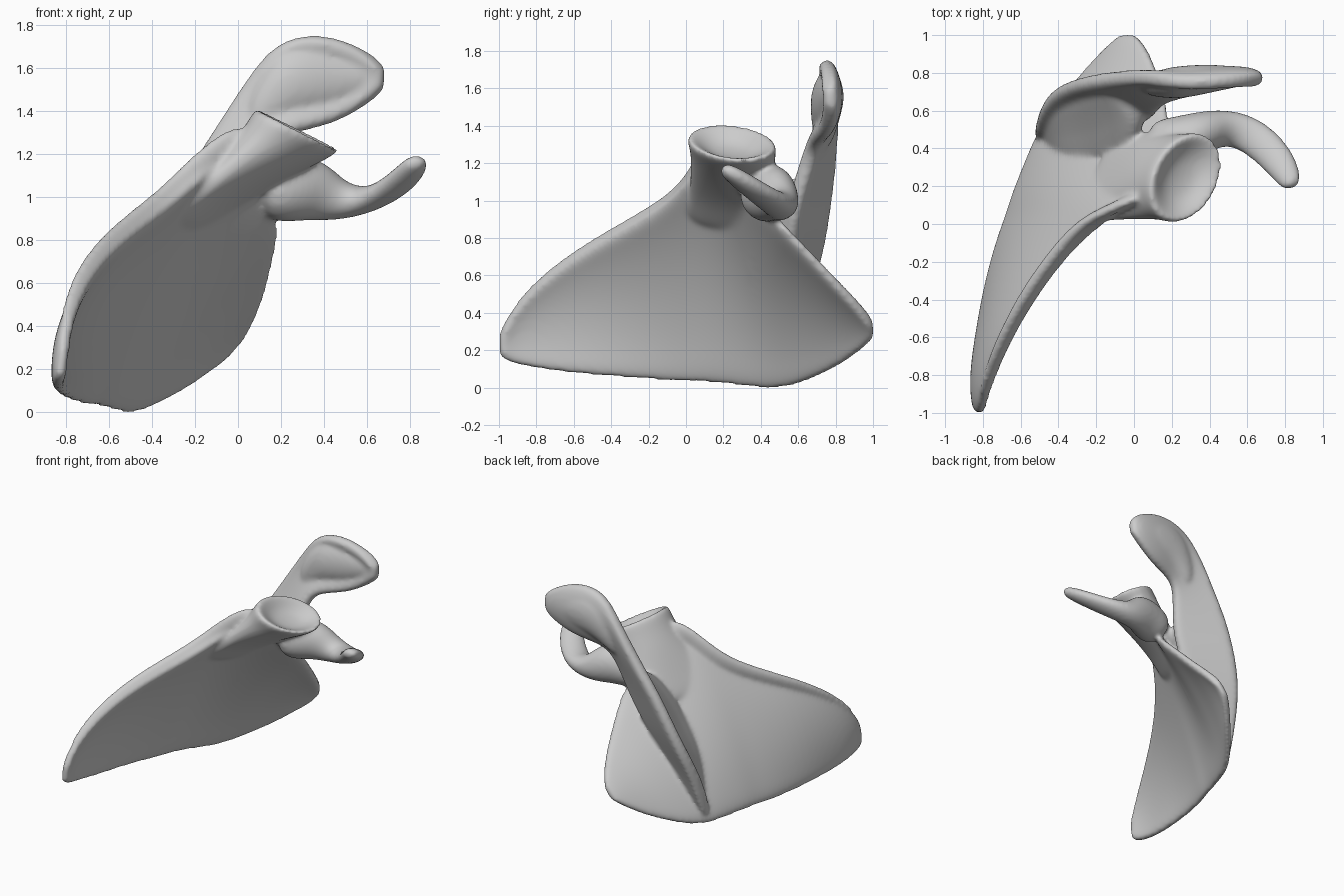
import bpy, bmesh, math
from mathutils import Vector

cube = bpy.data.objects.get("Cube")
if cube:
    bpy.data.objects.remove(cube)

bone = bpy.data.materials.new("bone_grey")
bone.use_nodes = True
colour = (0.6, 0.6, 0.6, 1)
bone.diffuse_color = colour
bone.node_tree.nodes["Principled BSDF"].inputs["Base Color"].default_value = colour

body = bmesh.new()


def skin(bm, rings, closed):
    """Bridge consecutive rows of points with quads."""
    rows = [[bm.verts.new(p) for p in ring] for ring in rings]
    count = len(rows[0])
    for a, b in zip(rows, rows[1:]):
        for i in range(count if closed else count - 1):
            j = (i + 1) % count
            bm.faces.new((a[i], a[j], b[j], b[i]))
    if closed:
        bm.faces.new(rows[0])
        bm.faces.new(rows[-1])
    bmesh.ops.recalc_face_normals(bm, faces=bm.faces)


def add_part(name, rings, closed, thickness=0):
    """Smooth one loft and merge it into the body."""
    bm = bmesh.new()
    skin(bm, rings, closed)
    mesh = bpy.data.meshes.new(name)
    bm.to_mesh(mesh)
    bm.free()
    ob = bpy.data.objects.new(name, mesh)
    bpy.context.collection.objects.link(ob)
    if thickness:
        solid = ob.modifiers.new("thickness", 'SOLIDIFY')
        solid.thickness = thickness
        solid.offset = 0
    ob.modifiers.new("rounding", 'SUBSURF').levels = 2
    graph = bpy.context.evaluated_depsgraph_get()
    result = bpy.data.meshes.new_from_object(ob.evaluated_get(graph))
    body.from_mesh(result)
    bpy.data.objects.remove(ob)
    bpy.data.meshes.remove(result)


def bowed_row(a, b, bow, steps=7):
    """Points from a to b, pushed sideways in the middle."""
    a, b = Vector(a), Vector(b)
    return [a.lerp(b, i / steps) + Vector(bow) * 4 * (i / steps) * (1 - i / steps)
            for i in range(steps + 1)]


def ellipse(centre, u, v, sides=16):
    return [Vector(centre) + u * math.cos(math.tau * i / sides)
            + v * math.sin(math.tau * i / sides) for i in range(sides)]


# Blade: slices along y, each from the medial border to the lateral border
slices = [
    (-1.0, -.82, .17, -.80, .27), (-.94, -.83, .13, -.79, .41),
    (-.8, -.84, .10, -.74, .56), (-.6, -.815, .07, -.65, .71),
    (-.35, -.78, .05, -.50, .85), (-.1, -.72, .03, -.30, .99),
    (.04, -.67, .02, -.11, 1.17), (.15, -.64, .02, 0, 1.22),
    (.3, -.58, 0, .09, 1.12), (.5, -.50, -.02, .21, .89),
    (.65, -.39, .03, .17, .74), (.8, -.26, .10, .13, .57),
    (.94, -.13, .20, .07, .43), (1.005, -.04, .27, 0, .32)]
rows = []
for y, x0, z0, x1, z1 in slices:
    bow = .06 * math.sqrt(max(0, 1 - y * y)) + .035 * max(0, 1 - 2 * abs(y - .4))
    rows.append(bowed_row((x0, y, z0), (x1, y, z1), (-bow, 0, bow * .5)))
add_part("blade", rows, False, .06)

# Lateral border, thickening on the back side and running up to the socket
edge = [(x1, y, z1) for y, x0, z0, x1, z1 in slices[1:6]]
edge += [(-.17, .01, 1.12), (-.03, .07, 1.25), (.1, .14, 1.31)]
border = []
for i, (x, y, z) in enumerate(edge):
    r = min(.025 + .008 * i, .055)
    border.append(ellipse((x - .8 * r, y + .5 * r, z - .3 * r),
                          Vector((r, 0, -.5 * r)), Vector((0, -.5 * r, r)), 8))
add_part("lateral_border", border, True)

# Spine and acromion: ridge edge, attached edge, bulge to the back, flare of the base
spine = [
    ((-.525, .47, .05), (-.46, .46, .08), 0, .15),
    ((-.515, .57, .36), (-.35, .49, .28), 0, .5),
    ((-.465, .68, .60), (-.2, .51, .5), 0, .9),
    ((-.38, .735, .83), (-.03, .53, .7), 0, 1.05),
    ((-.28, .765, 1.05), (.08, .55, .9), 0, 1),
    ((-.16, .785, 1.23), (.13, .60, 1.1), 0, .5),
    ((.03, .79, 1.54), (.17, .66, 1.27), .02, 0),
    ((.17, .74, 1.73), (.3, .69, 1.31), .06, 0),
    ((.38, .73, 1.77), (.45, .73, 1.34), .07, 0),
    ((.59, .75, 1.69), (.6, .76, 1.43), .04, 0),
    ((.69, .76, 1.59), (.68, .76, 1.51), 0, 0)]
add_part("spine_and_acromion", [bowed_row(a, b, (0, bow, 0), 5) for a, b, bow, f in spine],
         False, .09)

# Thick middle of the acromion
core = [((.05, .73, 1.32), .05, .09), ((.14, .745, 1.45), .08, .13),
        ((.25, .75, 1.54), .095, .16), ((.4, .77, 1.56), .08, .16),
        ((.54, .78, 1.56), .06, .1), ((.63, .77, 1.56), .03, .05)]
add_part("acromion_core", [ellipse(c, Vector((0, w, 0)), Vector((-.3 * h, 0, h)), 10)
                           for c, w, h in core], True)

# Flared base where the fossa climbs to the ridge of the spine
flare = []
for a, b, bow, f in spine[:6]:
    a, b = Vector(a), Vector(b)
    foot = b + Vector((-.18, -.3, 0)) * f
    flare.append([a, a.lerp(foot, .5).lerp(b, .14), foot, b, a.lerp(b, .5)])
add_part("spine_base", flare, True)

# Neck and hollow glenoid socket: centre, half length, half width, lean of the long axis
short_axis = Vector((.89, -.1, -.45))
neck = [((-.22, .24, .83), .27, .025, .42), ((-.1, .25, .97), .26, .06, .4),
        ((.0, .25, 1.07), .25, .1, .36), ((.1, .25, 1.16), .245, .14, .3),
        ((.2, .25, 1.24), .245, .18, .28), ((.265, .245, 1.3), .26, .21, .28),
        ((.285, .245, 1.325), .25, .2, .28), ((.27, .245, 1.295), .19, .15, .28),
        ((.25, .245, 1.25), .1, .08, .28)]
add_part("neck_and_socket", [ellipse(c, Vector((lean, .94, -.12)) * a, short_axis * b)
                             for c, a, b, lean in neck], True)

# Hooked coracoid process: centre, half width, half height
hook = [((.08, .40, 1.0), .15, .13), ((.26, .44, 1.05), .14, .17),
        ((.37, .49, 1.03), .115, .15), ((.49, .515, .975), .10, .09),
        ((.62, .475, .985), .105, .06), ((.74, .37, 1.055), .10, .055),
        ((.81, .265, 1.13), .08, .05), ((.845, .19, 1.18), .05, .035)]
centres = [Vector(h[0]) for h in hook]
rings = []
for i, (c, w, h) in enumerate(hook):
    along = (centres[min(i + 1, len(hook) - 1)] - centres[max(i - 1, 0)]).normalized()
    side = along.cross(Vector((0, 0, 1))).normalized()
    rings.append(ellipse(c, side * w, side.cross(along) * h, 12))
add_part("coracoid", rings, True)

# Fuse all parts into one continuous bone
mesh = bpy.data.meshes.new("shoulder_blade")
body.to_mesh(mesh)
body.free()
mesh.materials.clear()
mesh.materials.append(bone)
bone_object = bpy.data.objects.new("shoulder_blade", mesh)
bpy.context.collection.objects.link(bone_object)
fuse = bone_object.modifiers.new("fuse", 'REMESH')
fuse.mode = 'VOXEL'
fuse.voxel_size = .014
fuse.use_smooth_shade = True
blend = bone_object.modifiers.new("blend", 'SMOOTH')
blend.factor = .5
blend.iterations = 12
